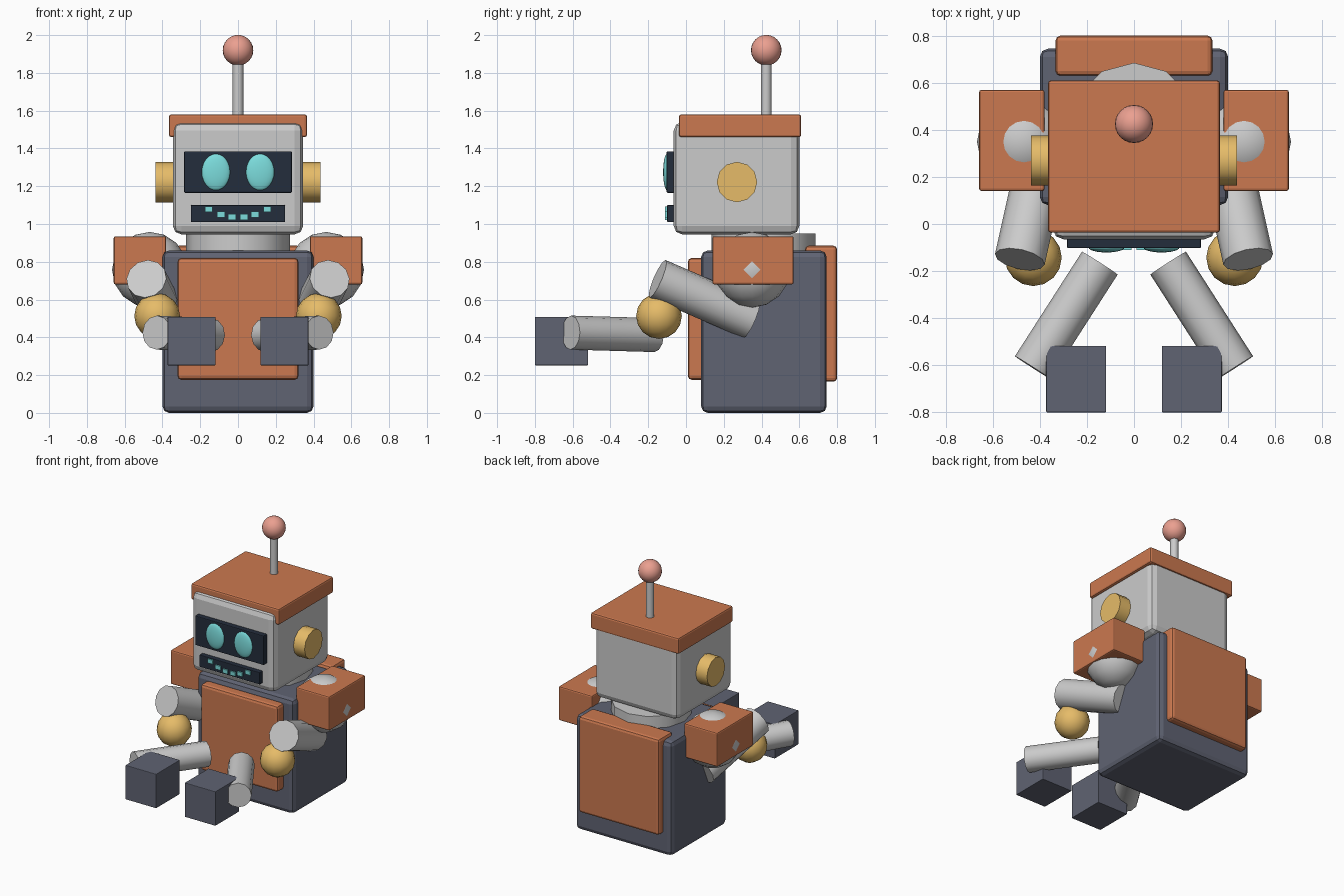
import bpy
from math import radians
from mathutils import Vector

if "Cube" in bpy.data.objects:
    bpy.data.objects.remove(bpy.data.objects["Cube"])


def material(name, rgb):
    m = bpy.data.materials.new(name)
    m.diffuse_color = (*rgb, 1)
    m.use_nodes = True
    m.node_tree.nodes["Principled BSDF"].inputs["Base Color"].default_value = m.diffuse_color
    return m


ORANGE = material("orange", (0.60, 0.19, 0.08))
SLATE = material("slate", (0.115, 0.125, 0.17))
NAVY = material("navy", (0.017, 0.026, 0.045))
CYAN = material("cyan", (0.20, 0.72, 0.72))
GOLD = material("gold", (0.79, 0.50, 0.14))
PINK = material("pink", (0.83, 0.35, 0.28))


def finish(ob, name, mat, smooth=False):
    ob.name = name
    if mat:
        ob.data.materials.append(mat)
    if smooth:
        bpy.ops.object.shade_smooth_by_angle(angle=radians(50))
    return ob


def box(name, x, y, z, mat=None, bevel=0.0, segments=2):
    """Box from (min, max) ranges on each axis."""
    bpy.ops.mesh.primitive_cube_add(size=1, location=[sum(r) / 2 for r in (x, y, z)])
    ob = bpy.context.object
    ob.scale = [r[1] - r[0] for r in (x, y, z)]
    bpy.ops.object.transform_apply(location=False, rotation=False, scale=True)
    if bevel:
        mod = ob.modifiers.new("bevel", 'BEVEL')
        mod.width = bevel
        mod.segments = segments
    return finish(ob, name, mat)


def rod(name, a, b, radius, mat=None, sides=16):
    """Cylinder running between two points."""
    a, b = Vector(a), Vector(b)
    bpy.ops.mesh.primitive_cylinder_add(vertices=sides, radius=radius,
                                        depth=(b - a).length, location=(a + b) / 2)
    ob = bpy.context.object
    ob.rotation_euler = (b - a).to_track_quat('Z', 'Y').to_euler()
    return finish(ob, name, mat, True)


def ball(name, centre, radii, mat=None, segments=16, rings=8):
    bpy.ops.mesh.primitive_uv_sphere_add(segments=segments, ring_count=rings,
                                         radius=1, location=centre)
    ob = bpy.context.object
    ob.scale = radii
    bpy.ops.object.transform_apply(location=False, rotation=False, scale=True)
    return finish(ob, name, mat, True)


# torso with chest and back plates
box("torso", (-0.4, 0.4), (0.08, 0.745), (0, 0.86), SLATE, 0.035)
box("chest_plate", (-0.32, 0.32), (0.01, 0.13), (0.175, 0.82), ORANGE, 0.02)
box("back_plate", (-0.333, 0.333), (0.63, 0.80), (0.165, 0.885), ORANGE, 0.02)
rod("neck", (0, 0.41, 0.78), (0, 0.41, 0.95), 0.275, sides=12)

# head and cap
box("head", (-0.345, 0.345), (-0.065, 0.60), (0.945, 1.54), None, 0.045, 2)
box("head_cap", (-0.365, 0.365), (-0.037, 0.61), (1.46, 1.58), ORANGE, 0.012)

# antenna
rod("antenna_rod", (0, 0.425, 1.55), (0, 0.425, 1.88), 0.028)
ball("antenna_ball", (0, 0.425, 1.92), (0.081,) * 3, PINK, 24, 12)

# face
box("visor", (-0.285, 0.285), (-0.103, -0.03), (1.165, 1.385), NAVY, 0.006)
box("mouth_plate", (-0.25, 0.25), (-0.10, -0.03), (1.01, 1.10), NAVY, 0.004)
for side in (-1, 1):
    ball("eye", (side * 0.117, -0.10, 1.275), (0.076, 0.021, 0.097), CYAN, 24, 12)
    for px, pz in ((0.032, 1.037), (0.091, 1.05), (0.155, 1.078)):
        x = side * px
        box("mouth_light", (x - 0.021, x + 0.021), (-0.11, -0.09),
            (pz - 0.015, pz + 0.015), CYAN)

# ears and arms, one set per side
for side, label in ((-1, "left"), (1, "right")):
    def s(x, y, z):
        return (side * x, y, z)

    def span(a, b):
        return tuple(sorted((side * a, side * b)))

    rod(f"ear_{label}", s(0.30, 0.27, 1.222), s(0.437, 0.27, 1.222), 0.107, GOLD, 12)
    ball(f"shoulder_{label}", s(0.467, 0.35, 0.758), (0.2,) * 3)
    box(f"shoulder_pad_{label}", span(0.38, 0.658), (0.14, 0.57), (0.68, 0.935),
        ORANGE, 0.01)
    rod(f"upper_arm_{label}", s(0.485, -0.15, 0.71), s(0.375, 0.345, 0.495), 0.108, sides=12)
    ball(f"elbow_{label}", s(0.428, -0.143, 0.513), (0.121,) * 3, GOLD)
    rod(f"forearm_{label}", s(0.145, -0.166, 0.412), s(0.43, -0.61, 0.425), 0.09, sides=12)
    box(f"hand_{label}", span(0.118, 0.373), (-0.80, -0.518), (0.252, 0.508), SLATE, 0.004)
